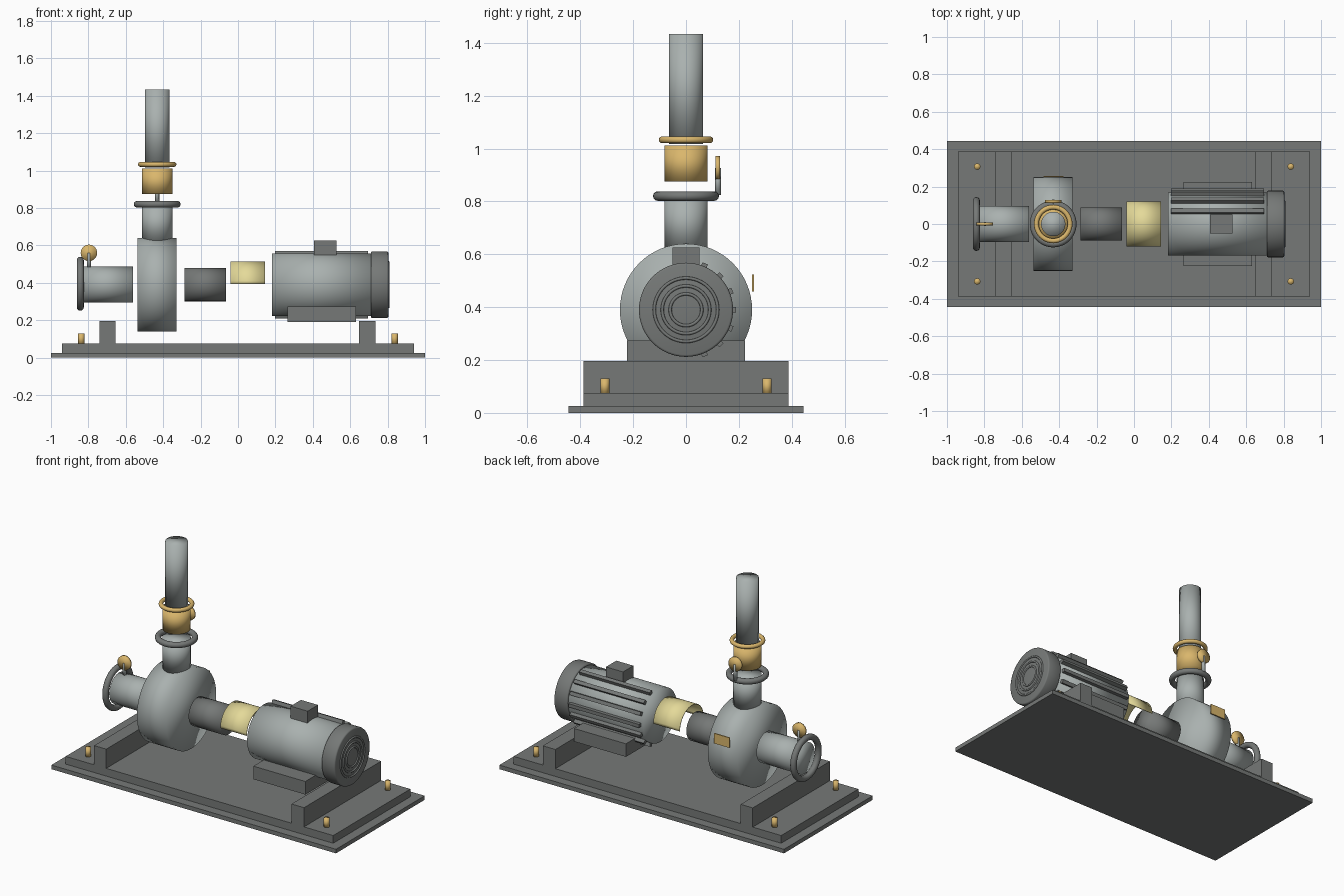
import bpy, math
from mathutils import Matrix

cube = bpy.data.objects.get("Cube")
if cube:
    bpy.data.objects.remove(cube, do_unlink=True)


def material(name, rgb):
    m = bpy.data.materials.new(name)
    m.use_nodes = True
    m.diffuse_color = (*rgb, 1)
    bsdf = next(n for n in m.node_tree.nodes if n.type == 'BSDF_PRINCIPLED')
    bsdf.inputs["Base Color"].default_value = (*rgb, 1)
    return m


LIGHT = material("light grey steel", (0.40, 0.44, 0.43))
DARK = material("dark grey iron", (0.18, 0.19, 0.185))
BRASS = material("brass", (0.70, 0.47, 0.15))
YELLOW = material("pale yellow guard", (0.78, 0.70, 0.32))

ROT = {'x': (0, math.pi / 2, 0), 'y': (math.pi / 2, 0, 0), 'z': (0, 0, 0)}


def finish(name, mat, smooth=False):
    ob = bpy.context.object
    ob.name = name
    ob.data.materials.append(mat)
    if smooth:
        bpy.ops.object.shade_smooth()
    return ob


def box(name, mat, x, y, z):
    """Box from (low, high) ranges."""
    lo, hi = zip(x, y, z)
    bpy.ops.mesh.primitive_cube_add(size=1, location=[(a + b) / 2 for a, b in zip(lo, hi)])
    ob = bpy.context.object
    ob.data.transform(Matrix.Diagonal([b - a for a, b in zip(lo, hi)] + [1]))
    return finish(name, mat)


def cyl(name, mat, axis, centre, radius, length, sides=48):
    bpy.ops.mesh.primitive_cylinder_add(vertices=sides, radius=radius, depth=length,
                                        location=centre, rotation=ROT[axis])
    return finish(name, mat, True)


def ring(name, mat, axis, centre, major, minor):
    bpy.ops.mesh.primitive_torus_add(major_segments=48, minor_segments=12, location=centre,
                                     rotation=ROT[axis], major_radius=major, minor_radius=minor)
    return finish(name, mat, True)


SHAFT = 0.39     # height of the shaft line
PUMP = -0.432    # x of the pump centre

# Base frame
box("base_plate", DARK, (-1, 1), (-0.445, 0.445), (0, 0.026))
box("base_deck", DARK, (-0.94, 0.94), (-0.387, 0.387), (0.026, 0.075))
box("right_cross_beam", DARK, (-0.74, -0.655), (-0.387, 0.387), (0.075, 0.197))
box("left_cross_beam", DARK, (0.647, 0.735), (-0.387, 0.387), (0.075, 0.197))
for sx, side in ((-1, "right"), (1, "left")):
    for sy, end in ((-1, "front"), (1, "back")):
        cyl(f"{end}_{side}_anchor_bolt", BRASS, 'z',
            (0.838 * sx, 0.307 * sy, 0.1), 0.017, 0.06, 16)

# Pump casing, suction side and nameplate
cyl("pump_casing", LIGHT, 'x', (PUMP, 0, SHAFT), 0.25, 0.208, 64)
cyl("suction_pipe", LIGHT, 'x', (-0.7, 0, SHAFT), 0.096, 0.276)
ring("suction_flange", DARK, 'x', (-0.843, 0, SHAFT + 0.005), 0.125, 0.019)
box("nameplate", BRASS, (-0.485, -0.378), (0.25, 0.257), (0.46, 0.524))

# Discharge side
cyl("discharge_neck", LIGHT, 'z', (PUMP, 0, 0.72), 0.082, 0.2)
ring("discharge_flange", DARK, 'z', (PUMP, 0, 0.82), 0.107, 0.018)
cyl("valve_body", BRASS, 'z', (PUMP, 0, 0.943), 0.081, 0.136)
ring("valve_ring", BRASS, 'z', (PUMP, 0, 1.033), 0.09, 0.013)
cyl("discharge_pipe", LIGHT, 'z', (PUMP, 0, 1.225), 0.065, 0.415)

# Pressure gauges, each a dial on a stem
for name, x, y, z0, z1 in (("suction", -0.797, 0, 0.48, 0.56),
                           ("discharge", PUMP, 0.121, 0.825, 0.927)):
    cyl(name + "_gauge_stem", LIGHT, 'z', (x, y, (z0 + z1) / 2), 0.011, z1 - z0, 16)
    cyl(name + "_gauge_dial", BRASS, 'y', (x, y, z1), 0.044, 0.017, 32)

# Coupling and its open half-round guard
cyl("shaft_coupling", DARK, 'x', (-0.175, 0, SHAFT), 0.089, 0.22)
steps = 24
verts, faces = [], []
for i in range(steps + 1):
    a = math.pi * i / steps
    for x in (-0.04, 0.145):
        verts.append((x, 0.121 * math.cos(a), SHAFT + 0.004 + 0.121 * math.sin(a)))
for i in range(steps):
    k = 2 * i
    faces.append((k, k + 1, k + 3, k + 2))
mesh = bpy.data.meshes.new("coupling_guard")
mesh.from_pydata(verts, [], faces)
guard = bpy.data.objects.new("coupling_guard", mesh)
bpy.context.collection.objects.link(guard)
mesh.materials.append(YELLOW)
mesh.shade_smooth()
shell = guard.modifiers.new("thickness", 'SOLIDIFY')
shell.thickness = 0.004
shell.offset = 1 if mesh.polygons[0].normal.y < 0 else -1

# Motor body, fan cover, foot and terminal box
cyl("motor_body", LIGHT, 'x', (0.447, 0, SHAFT), 0.168, 0.53, 64)
cover = cyl("fan_cover", DARK, 'x', (0.757, 0, SHAFT), 0.178, 0.094, 64)
bevel = cover.modifiers.new("rounded_rim", 'BEVEL')
bevel.width = 0.008
bevel.segments = 2
bevel.limit_method = 'ANGLE'
for i, r in enumerate((0.06, 0.09, 0.12)):
    ring(f"fan_grille_ring_{i + 1}", DARK, 'x', (0.804, 0, SHAFT), r, 0.006)
box("motor_foot", DARK, (0.265, 0.63), (-0.224, 0.224), (0.19, 0.273))
box("terminal_box", DARK, (0.406, 0.526), (-0.052, 0.052), (0.53, 0.626))

# Cooling fins around the back half of the motor
for i in range(7):
    a = math.radians(-67.5 + 22.5 * i)
    fin = box(f"cooling_fin_{i + 1}", DARK, (-0.248, 0.248), (-0.02, 0.02), (-0.011, 0.011))
    fin.location = (0.446, 0.17 * math.cos(a), SHAFT + 0.17 * math.sin(a))
    fin.rotation_euler = (a, 0, 0)
